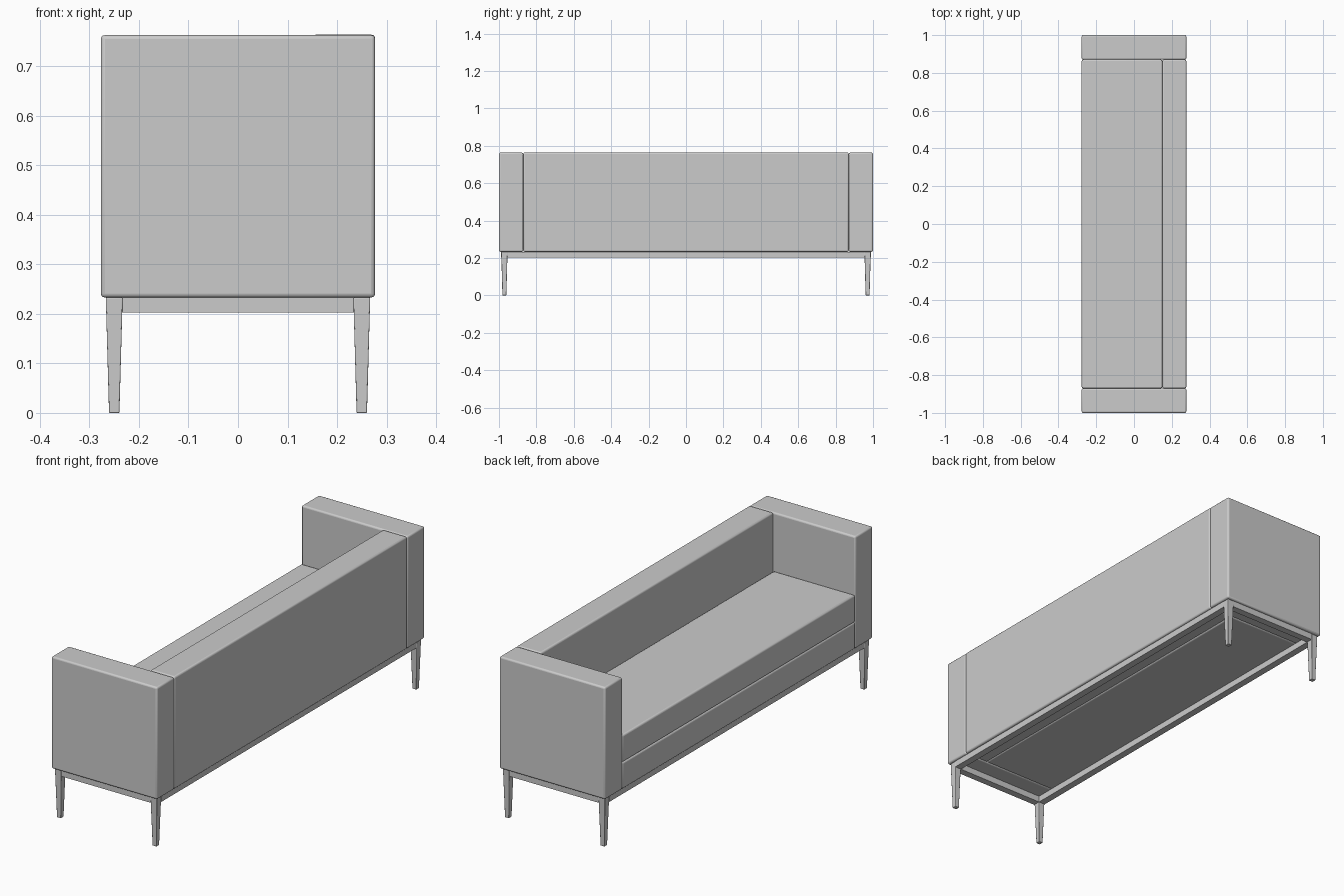
import bpy, bmesh, math

if "Cube" in bpy.data.objects:
    bpy.data.objects.remove(bpy.data.objects["Cube"])

HX, HY = 0.277, 1.0          # half depth and half length
Z0, Z1 = 0.233, 0.763        # body bottom and top
ARM = 0.87                   # inner face of the arms
BACK = 0.15                  # front face of the backrest
FX, FY, BAR = 0.267, 0.988, 0.034   # metal frame half sizes and bar width


def finish(name, bm, bevel, segments):
    me = bpy.data.meshes.new(name)
    bmesh.ops.recalc_face_normals(bm, faces=bm.faces)
    bm.to_mesh(me)
    bm.free()
    ob = bpy.data.objects.new(name, me)
    bpy.context.collection.objects.link(ob)
    if bevel:
        mod = ob.modifiers.new("soft_edges", 'BEVEL')
        mod.width, mod.segments = bevel, segments
        mod.limit_method = 'ANGLE'
    bpy.ops.object.select_all(action='DESELECT')
    ob.select_set(True)
    bpy.context.view_layer.objects.active = ob
    bpy.ops.object.shade_smooth_by_angle(angle=math.radians(35))
    return ob


def box(name, x, y, z, bevel=0.008, segments=3):
    bm = bmesh.new()
    bmesh.ops.create_cube(bm, size=1)
    for v in bm.verts:
        v.co = [lo + (c + 0.5) * (hi - lo) for c, (lo, hi) in zip(v.co, (x, y, z))]
    return finish(name, bm, bevel, segments)


# Upholstered body
box("left_arm", (-HX, HX), (ARM, HY), (Z0, Z1))
box("right_arm", (-HX, HX), (-HY, -ARM), (Z0, Z1))
box("backrest", (BACK, HX), (-ARM, ARM), (Z0, Z1 + 0.001))
box("seat_base", (-HX, BACK), (-ARM, ARM), (Z0, 0.359))
box("seat_cushion", (-HX, BACK), (-ARM, ARM), (0.359, 0.488))

# Frame rails running between the legs
for s, side in ((-1, "front"), (1, "back")):
    box(side + "_rail", sorted((s * FX, s * (FX - BAR))),
        (-FY + BAR, FY - BAR), (0.203, Z0), 0)
for s, side in ((-1, "right"), (1, "left")):
    box(side + "_rail", (-FX + BAR, FX - BAR),
        sorted((s * FY, s * (FY - BAR))), (0.203, Z0), 0)

# Tapered square legs at the four corners
for sx in (-1, 1):
    for sy in (-1, 1):
        bm = bmesh.new()
        bmesh.ops.create_cube(bm, size=1)
        for v in bm.verts:
            top = v.co.z > 0
            half = BAR / 2 if top else 0.0105
            v.co = (sx * (FX - BAR / 2) + math.copysign(half, v.co.x),
                    sy * (FY - BAR / 2) + math.copysign(half, v.co.y),
                    Z0 if top else 0)
        name = ("front" if sx < 0 else "back") + ("_right" if sy < 0 else "_left") + "_leg"
        finish(name, bm, 0.002, 2)
